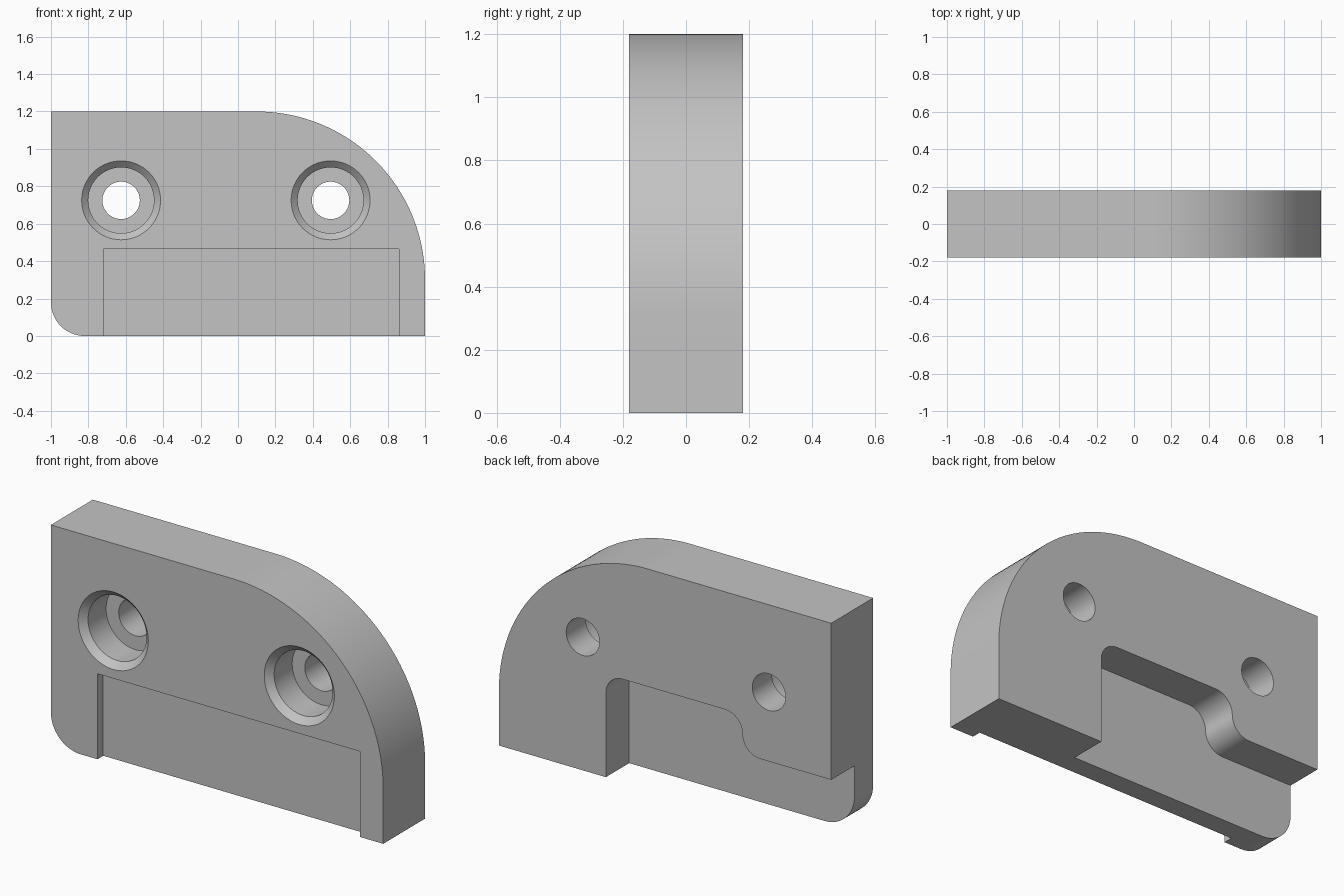
import bpy, bmesh, math
from math import radians
from mathutils import Matrix, Vector

if "Cube" in bpy.data.objects:
    bpy.data.objects.remove(bpy.data.objects["Cube"], do_unlink=True)

FRONT, BACK, TOP = -0.18, 0.18, 1.2

grey = bpy.data.materials.new("plain grey")
grey.use_nodes = True
colour = (0.55, 0.55, 0.55, 1)
grey.diffuse_color = colour
grey.node_tree.nodes["Principled BSDF"].inputs["Base Color"].default_value = colour


def arc(cx, cz, r, start, end, steps=16):
    """Points of an arc in the x-z plane, angles in degrees."""
    angles = [radians(start + (end - start) * i / steps) for i in range(steps + 1)]
    return [(cx + r * math.cos(a), cz + r * math.sin(a)) for a in angles]


def make_object(name, bm):
    bmesh.ops.recalc_face_normals(bm, faces=bm.faces)
    mesh = bpy.data.meshes.new(name)
    bm.to_mesh(mesh)
    bm.free()
    mesh.materials.append(grey)
    obj = bpy.data.objects.new(name, mesh)
    bpy.context.collection.objects.link(obj)
    return obj


def extrude_profile(name, points, y0, y1):
    bm = bmesh.new()
    face = bm.faces.new([bm.verts.new((x, y0, z)) for x, z in points])
    new = bmesh.ops.extrude_face_region(bm, geom=[face])["geom"]
    verts = [g for g in new if isinstance(g, bmesh.types.BMVert)]
    bmesh.ops.translate(bm, verts=verts, vec=(0, y1 - y0, 0))
    return make_object(name, bm)


def turned(name, profile, x, z, steps=64):
    """Spin a (radius, y) profile around an axis along y."""
    bm = bmesh.new()
    rings = []
    for r, y in profile:
        rings.append([bm.verts.new((x + px, y, z + pz))
                      for px, pz in arc(0, 0, r, 0, 360, steps)[:-1]])
    for a, b in zip(rings, rings[1:]):
        for i in range(steps):
            j = (i + 1) % steps
            bm.faces.new((a[i], a[j], b[j], b[i]))
    bm.faces.new(rings[0])
    bm.faces.new(rings[-1])
    return make_object(name, bm)


# Plate with one large and one small rounded corner
outline = [(1, 0)] + arc(0.1, 0.3, 0.9, 0, 90, 48) + [(-1, TOP)]
outline += arc(-0.82, 0.18, 0.18, 180, 270)
plate = extrude_profile("mounting_plate", outline, FRONT, BACK)

# Shallow rectangular recess at the front
recess = [(-0.72, -0.1), (0.86, -0.1), (0.86, 0.465), (-0.72, 0.465)]
cutters = [extrude_profile("front_recess_cutter", recess, FRONT - 0.1, FRONT + 0.05)]

# Stepped slot at the back with an S-shaped shoulder
R, LOW = 0.106, 0.348
slot = [(0.356, -0.1)] + arc(0.256, 0.46, 0.1, 0, 90)
slot += arc(-0.36, LOW + R, R, 90, 180)
slot += arc(-0.36 - 2 * R, LOW + R, R, 0, -90)
slot += [(-1.1, LOW), (-1.1, -0.1)]
cutters.append(extrude_profile("back_slot_cutter", slot, -0.02, BACK + 0.1))

# Chamfered counterbored screw holes
bore = [(0.211, FRONT - 0.05), (0.211, FRONT), (0.176, FRONT + 0.035),
        (0.176, FRONT + 0.19), (0.1, FRONT + 0.19), (0.1, BACK + 0.1)]
for side, x in (("right", -0.625), ("left", 0.495)):
    cutters.append(turned(side + "_hole_cutter", bore, x, 0.725))

# Cut everything out of the plate, then drop the cutters
bpy.ops.object.select_all(action='DESELECT')
bpy.context.view_layer.objects.active = plate
plate.select_set(True)
for cutter in cutters:
    mod = plate.modifiers.new(cutter.name, 'BOOLEAN')
    mod.operation = 'DIFFERENCE'
    mod.solver = 'EXACT'
    mod.object = cutter
    bpy.ops.object.modifier_apply(modifier=mod.name)
    bpy.data.objects.remove(cutter, do_unlink=True)

bpy.ops.object.shade_smooth_by_angle(angle=radians(30))
